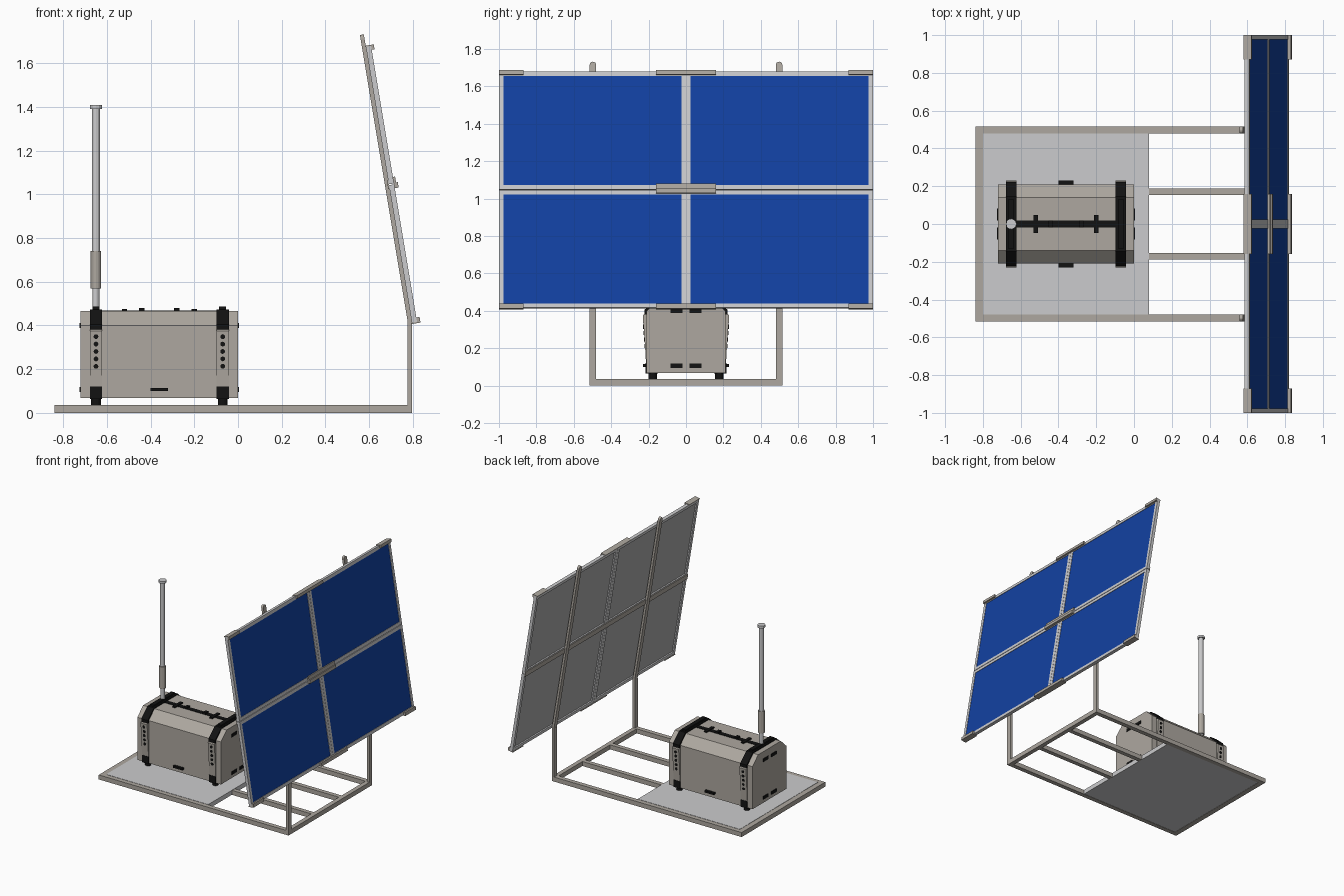
import bpy, bmesh, math
from mathutils import Matrix, Vector

if "Cube" in bpy.data.objects:
    bpy.data.objects.remove(bpy.data.objects["Cube"])


def material(name, rgb):
    m = bpy.data.materials.new(name)
    m.diffuse_color = (*rgb, 1)
    m.use_nodes = True
    m.node_tree.nodes["Principled BSDF"].inputs["Base Color"].default_value = m.diffuse_color
    return m


TAN = material("warm grey metal", (0.42, 0.39, 0.35))
LIGHT = material("light grey", (0.60, 0.60, 0.61))
BACK = material("mid grey backing", (0.40, 0.40, 0.40))
BLUE = material("solar blue", (0.006, 0.052, 0.36))
BLACK = material("black plastic", (0.006, 0.006, 0.006))

# Local frame of the leaning panel: x = outward, z = up along the panel
TILT = Matrix.Translation((0.778, 0, 0.41)) @ Matrix.Rotation(math.radians(-9.46), 4, 'Y')
FLAT = Matrix.Identity(4)


def finish(bm, name, mat, mtx=FLAT):
    bmesh.ops.recalc_face_normals(bm, faces=bm.faces)
    bm.transform(mtx)
    me = bpy.data.meshes.new(name)
    bm.to_mesh(me)
    bm.free()
    me.materials.append(mat)
    ob = bpy.data.objects.new(name, me)
    bpy.context.collection.objects.link(ob)
    return ob


def boxes(name, mat, specs, mtx=FLAT):
    """One object from boxes given as (x0, x1, y0, y1, z0, z1)."""
    bm = bmesh.new()
    for x0, x1, y0, y1, z0, z1 in specs:
        m = Matrix.Translation(((x0 + x1) / 2, (y0 + y1) / 2, (z0 + z1) / 2))
        m = m @ Matrix.Diagonal((x1 - x0, y1 - y0, z1 - z0, 1))
        bmesh.ops.create_cube(bm, size=1, matrix=m)
    return finish(bm, name, mat, mtx)


def rod(name, mat, a, b, r, mtx=FLAT, seg=16):
    a, b = Vector(a), Vector(b)
    m = Matrix.Translation((a + b) / 2) @ (b - a).to_track_quat('Z', 'Y').to_matrix().to_4x4()
    bm = bmesh.new()
    bmesh.ops.create_cone(bm, cap_ends=True, segments=seg, radius1=r, radius2=r,
                          depth=(b - a).length, matrix=m)
    return finish(bm, name, mat, mtx)


def prism(name, mat, yz, x0, x1):
    """Extrude a y-z profile along x."""
    bm = bmesh.new()
    f = bm.faces.new([bm.verts.new((x0, y, z)) for y, z in yz])
    new = bmesh.ops.extrude_face_region(bm, geom=[f])["geom"]
    bmesh.ops.translate(bm, vec=(x1 - x0, 0, 0),
                        verts=[v for v in new if isinstance(v, bmesh.types.BMVert)])
    return finish(bm, name, mat)


# Base frame of square tube
H = 0.035
boxes("base_frame_end", TAN, [(-0.84, -0.80, -0.515, 0.515, 0, H)])
boxes("base_frame_front_bar", TAN, [(0.762, 0.796, -0.515, 0.515, 0, H)])
for s, side in ((-1, "right"), (1, "left")):
    ys = sorted((s * 0.48, s * 0.515))
    boxes("base_side_rail_" + side, TAN, [(-0.80, 0.762, *ys, 0, H)])
    boxes("base_inner_rail_" + side, TAN, [(0.08, 0.762, s * 0.17 - 0.017, s * 0.17 + 0.017, 0, H)])
    boxes("post_" + side, TAN, [(0.776, 0.796, *ys, H, 0.415)])
    # Leaning support with rounded tip
    boxes("leaning_tube_" + side, TAN, [(0, 0.018, *ys, -0.003, 1.32)], TILT)
    rod("leaning_tube_tip_" + side, TAN, (0, s * 0.4975, 1.32), (0.018, s * 0.4975, 1.32), 0.0175, TILT)
boxes("floor_plate", LIGHT, [(-0.80, 0.08, -0.48, 0.48, 0.002, 0.037)])

# Four solar panels: frame, cells, backing
B, W0, W1 = 0.024, 0.018, 0.042
for row, (v0, v1) in enumerate(((0, 0.638), (0.642, 1.28))):
    for col, (y0, y1) in enumerate(((-1, -0.001), (0.001, 1))):
        tag = f"_{row}_{col}"
        boxes("panel_frame" + tag, LIGHT, [
            (W0, W1, y0, y1, v0, v0 + B), (W0, W1, y0, y1, v1 - B, v1),
            (W0, W1, y0, y0 + B, v0 + B, v1 - B), (W0, W1, y1 - B, y1, v0 + B, v1 - B)], TILT)
        inner = (y0 + B, y1 - B, v0 + B, v1 - B)
        boxes("panel_cells" + tag, BLUE, [(0.033, 0.039, *inner)], TILT)
        boxes("panel_backing" + tag, BACK, [(0.028, 0.033, *inner)], TILT)

# Clamps on the top, middle and bottom edges
for label, ya, yb in (("right", -1, -0.87), ("centre", -0.16, 0.16), ("left", 0.87, 1)):
    boxes("bottom_clamp_" + label, TAN, [(0.042, 0.057, ya, yb, -0.002, 0.020),
                                         (0.014, 0.057, ya, yb, -0.006, 0)], TILT)
    boxes("top_clamp_" + label, TAN, [(0.042, 0.055, ya, yb, 1.262, 1.282),
                                      (0.014, 0.055, ya, yb, 1.28, 1.285)], TILT)
boxes("middle_clamp", TAN, [(0.042, 0.052, -0.16, 0.16, 0.62, 0.672),
                            (0.042, 0.060, -0.16, 0.16, 0.62, 0.645)], TILT)
boxes("middle_back_bar", TAN, [(0.012, 0.018, -1, 1, 0.62, 0.66)], TILT)

# Equipment case with chamfered lid
prism("case_body", TAN, [(-0.21, 0.068), (0.21, 0.068), (0.21, 0.40), (0.14, 0.466),
                         (-0.14, 0.466), (-0.21, 0.40)], -0.72, 0)

# Straps, latch strips, corners and feet
for n, cx in (("rear", -0.65), ("front", -0.07)):
    a, b = cx - 0.028, cx + 0.028
    prism("strap_top_" + n, BLACK, [(-0.222, 0.38), (0.222, 0.38), (0.222, 0.405), (0.146, 0.474),
                                    (-0.146, 0.474), (-0.222, 0.405)], a, b)
    boxes("strap_ridge_" + n, BLACK, [(cx - 0.016, cx + 0.016, -0.13, 0.13, 0.472, 0.486)])
    for s, side in ((-1, "right"), (1, "left")):
        tag = f"_{n}_{side}"
        prism("latch_strip" + tag, TAN, [(s * y, z) for y, z in (
            (0.205, 0.12), (0.214, 0.12), (0.219, 0.21), (0.231, 0.375), (0.225, 0.382), (0.205, 0.382))], a, b)
        for i in range(5):
            z = 0.213 + 0.034 * i
            y = 0.219 + (z - 0.21) * 0.0727
            rod(f"latch_hole{tag}_{i}", BLACK, (cx, s * (y - 0.004), z), (cx, s * (y + 0.002), z), 0.011, seg=12)
        boxes("strap_corner" + tag, BLACK, [(a, b, *sorted((s * 0.15, s * 0.216)), 0.064, 0.12)])
        rod("foot" + tag, BLACK, (cx, s * 0.178, 0.036), (cx, s * 0.178, 0.068), 0.022)

# Lid spine, clips and handle ends
boxes("lid_spine", BLACK, [(-0.622, -0.098, -0.018, 0.018, 0.464, 0.469)])
for i, x in enumerate((-0.52, -0.20)):
    boxes(f"lid_clip_{i}", BLACK, [(x - 0.012, x + 0.012, -0.048, 0.048, 0.464, 0.475)])
for i, x in enumerate((-0.44, -0.28)):
    boxes(f"lid_handle_end_{i}", BLACK, [(x - 0.012, x + 0.012, -0.018, 0.018, 0.464, 0.481)])

# Small grips on the long sides and on both ends
for s, side in ((-1, "right"), (1, "left")):
    boxes("side_grip_" + side, BLACK, [(-0.40, -0.32, *sorted((s * 0.208, s * 0.230)), 0.100, 0.115)])
    for z in (0.107, 0.40):
        yc = s * 0.05
        tag = f"_{side}_{'low' if z < 0.2 else 'high'}"
        boxes("front_end_grip" + tag, BLACK, [(-0.004, 0.005, yc - 0.032, yc + 0.032, z - 0.012, z + 0.012)])
        boxes("rear_end_grip" + tag, BLACK, [(-0.725, -0.716, yc - 0.032, yc + 0.032, z - 0.012, z + 0.012)])

# Antenna mast
for name, mat, z0, z1, r in (("antenna_base", LIGHT, 0.47, 0.575, 0.016),
                             ("antenna_sleeve", TAN, 0.57, 0.74, 0.024),
                             ("antenna_mast", LIGHT, 0.74, 1.392, 0.018),
                             ("antenna_cap", LIGHT, 1.39, 1.408, 0.028)):
    rod(name, mat, (-0.65, 0, z0), (-0.65, 0, z1), r, seg=12)
